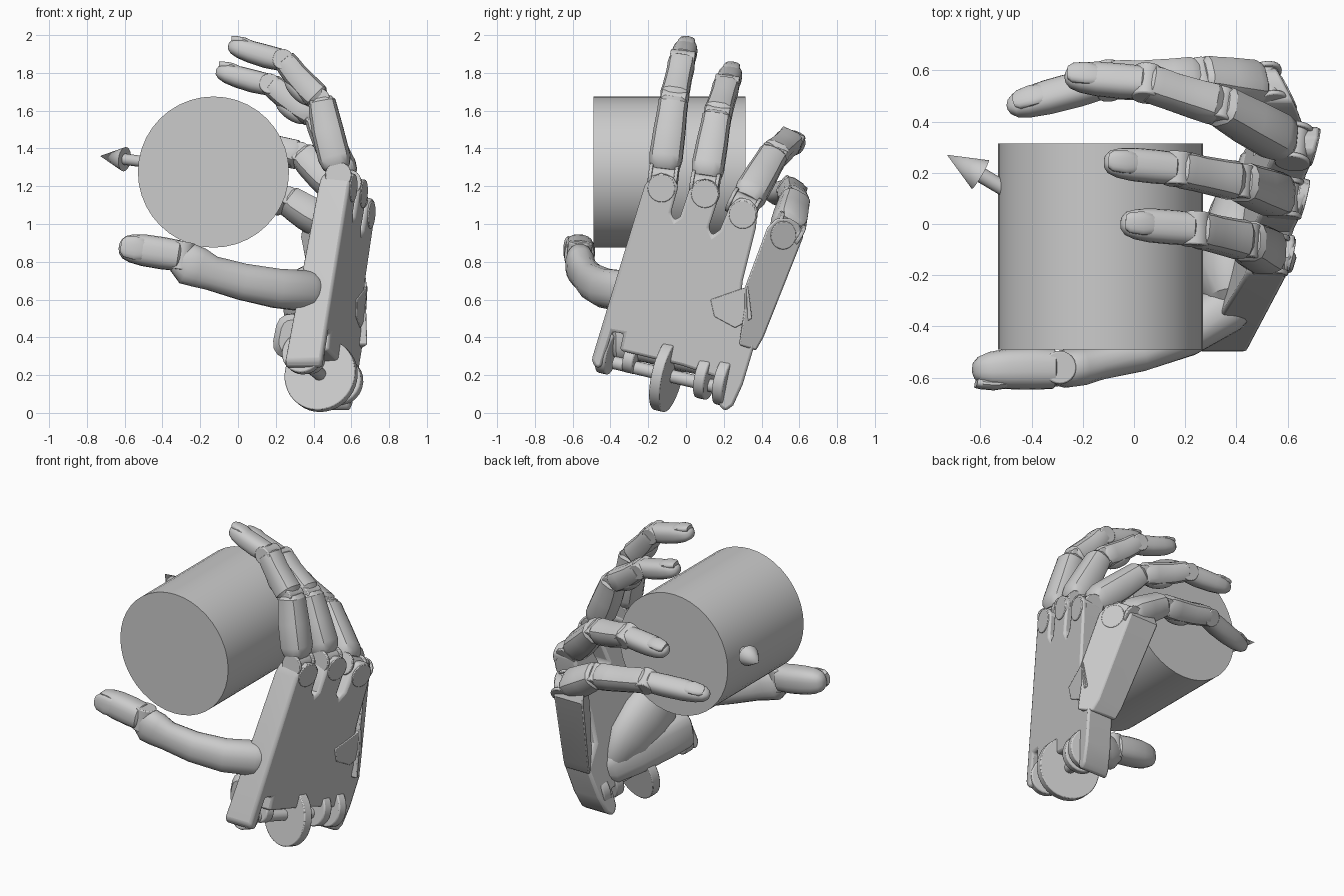
import bpy, bmesh, math
from mathutils import Vector as V, Matrix

if "Cube" in bpy.data.objects:
    bpy.data.objects.remove(bpy.data.objects["Cube"])


def finish(name, bm, bevel=0.0, angle=32):
    bmesh.ops.recalc_face_normals(bm, faces=bm.faces)
    me = bpy.data.meshes.new(name)
    bm.to_mesh(me)
    bm.free()
    ob = bpy.data.objects.new(name, me)
    bpy.context.collection.objects.link(ob)
    if bevel:
        m = ob.modifiers.new("bevel", 'BEVEL')
        m.width, m.segments, m.limit_method = bevel, 2, 'ANGLE'
        m.angle_limit = math.radians(40)
    bpy.ops.object.select_all(action='DESELECT')
    ob.select_set(True)
    bpy.context.view_layer.objects.active = ob
    bpy.ops.object.shade_smooth_by_angle(angle=math.radians(angle))
    return ob


def loft(name, pts, sizes, dorsal, n=20, power=2.6):
    """Squarish tube through pts; sizes are (half width, half height)."""
    bm = bmesh.new()
    rings = []
    for i, p in enumerate(pts):
        t = (pts[min(i + 1, len(pts) - 1)] - pts[max(i - 1, 0)]).normalized()
        side = t.cross(dorsal).normalized()
        up = side.cross(t).normalized()
        w, h = sizes[i]
        ring = []
        for k in range(n):
            a = 2 * math.pi * (k + .5) / n
            c, s = math.cos(a), math.sin(a)
            e = 2 / power
            ring.append(bm.verts.new(p + side * w * math.copysign(abs(c) ** e, c)
                                     + up * h * math.copysign(abs(s) ** e, s)))
        rings.append(ring)
    for a, b in zip(rings, rings[1:]):
        for k in range(n):
            bm.faces.new((a[k], a[(k + 1) % n], b[(k + 1) % n], b[k]))
    bm.faces.new(rings[0])
    bm.faces.new(rings[-1])
    return finish(name, bm)


def segment(name, a, b, prof, dorsal, n=20, power=2.6):
    """Loft along a-b; prof rows are (t, half width, half height, dorsal shift)."""
    return loft(name, [a.lerp(b, t) + dorsal * s for t, w, h, s in prof],
                [(w, h) for t, w, h, s in prof], dorsal, n, power)


def rod(name, a, b, r1, r2=None, n=24, bevel=0.0):
    a, b = V(a), V(b)
    bm = bmesh.new()
    m = Matrix.Translation((a + b) / 2) @ (b - a).to_track_quat('Z', 'Y').to_matrix().to_4x4()
    bmesh.ops.create_cone(bm, cap_ends=True, segments=n, radius1=r1,
                          radius2=r1 if r2 is None else r2, depth=(b - a).length, matrix=m)
    return finish(name, bm, bevel)


def blob(name, c, axes, size):
    bm = bmesh.new()
    bmesh.ops.create_uvsphere(bm, u_segments=20, v_segments=12, radius=1)
    rot = Matrix(axes).transposed().to_4x4()
    bmesh.ops.transform(bm, verts=bm.verts,
                        matrix=Matrix.Translation(c) @ rot @ Matrix.Diagonal((*size, 1)))
    return finish(name, bm, angle=60)


def nail(name, c, t, up, length, w):
    """Thin rounded nail plate along t, facing up."""
    prof = [(-1, .6), (-.85, .9), (0, 1), (.7, .9), (.95, .6)]
    loft(name, [c + t * length * q + up * (-.012 * q * q) for q, k in prof],
         [(w * k, .02) for q, k in prof], up, 16, 2.4)


def plate(name, outline, outer, thick, bevel=0.015):
    """Prism with a (y, z) outline lying on a slanted plane x = outer(y, z)."""
    bm = bmesh.new()
    f = [bm.verts.new((outer(y, z), y, z)) for y, z in outline]
    g = [bm.verts.new((outer(y, z) - thick(z), y, z)) for y, z in outline]
    n = len(f)
    bm.faces.new(f)
    bm.faces.new(g[::-1])
    for i in range(n):
        bm.faces.new((f[i], g[i], g[(i + 1) % n], f[(i + 1) % n]))
    return finish(name, bm, bevel)


# Held drum and direction arrow
rod("drum", (-.13, -.49, 1.275), (-.13, .315, 1.275), .4, n=40)
core, cone_base, tip = V((-.13, -.085, 1.28)), V((-.60, .193, 1.343)), V((-.73, .27, 1.36))
rod("arrow_shaft", core, cone_base, .03, n=16)
rod("arrow_head", cone_base, tip, .065, 0, n=20)

# Palm with three knuckle lobes and wrist hooks
palm_x = lambda y, z: .605 + .25 * (y + .17) + .085 * (z - 1.25)
plate("palm", [
    (-.5, .28), (-.22, 1.2), (-.19, 1.25), (-.13, 1.27), (-.07, 1.25), (-.04, 1.2),
    (-.08, 1.06), (-.06, 1.02), (-.03, 1.04), (.02, 1.19), (.06, 1.23), (.11, 1.24),
    (.16, 1.21), (.18, 1.16), (.12, .98), (.14, .94), (.18, .97), (.23, 1.09),
    (.28, 1.14), (.34, 1.13), (.38, 1.08), (.37, .98), (.3, .7), (.28, .5), (.36, .35),
    (.3, .15), (.25, .04), (.21, .01), (.18, .03), (.17, .07), (.19, .18), (-.02, .25),
    (-.35, .33), (-.33, .42), (-.39, .43), (-.45, .24), (-.48, .24)],
    palm_x, lambda z: .20 - .03 * z)

# Little finger metacarpal, angled away from the palm, with its raised strap
little_x = lambda y, z: .63 - .5 * (y - .45) + .05 * (z - .9)
plate("little_metacarpal", [
    (.28, .36), (.37, .33), (.41, .4), (.62, .93), (.6, 1.0), (.55, 1.03), (.48, 1.03),
    (.43, .98), (.31, .66), (.31, .55)], little_x, lambda z: .17 + .05 * z, .01)
plate("palm_strap", [(.13, .6), (.33, .67), (.35, .5), (.26, .45), (.15, .51)],
      lambda y, z: palm_x(y, z) + .006, lambda z: .05, .004)

# Wrist wheel, hinge lugs and axle
lat = V((.28, .93, -.22)).normalized()
hub = V((.44, -.1, .2))
rod("wrist_wheel", hub - lat * .03, hub + lat * .03, .195, n=40, bevel=.006)
rod("wrist_axle", hub - lat * .3, hub + lat * .33, .035)
for i, (d, r) in enumerate([(-.34, .11), (-.2, .075), (.22, .12), (.33, .13)]):
    c = hub + lat * d + V((0, 0, .04))
    rod(f"wrist_lug_{i}", c - lat * .03, c + lat * .03, r, bevel=.008)

# Fingers: knuckle, middle joint, end joint, fingertip; size factor
fingers = {
    "index": [(.535, -.12, 1.25), (.435, -.065, 1.655), (.24, -.02, 1.865), (-.05, .005, 1.95), 1.0],
    "middle": [(.59, .10, 1.21), (.41, .165, 1.57), (.17, .215, 1.735), (-.115, .245, 1.815), .98],
    "ring": [(.625, .305, 1.1), (.335, .46, 1.36), (.05, .55, 1.44), (-.27, .58, 1.43), 1.0],
    "little": [(.52, .535, .97), (.26, .57, 1.12), (-.10, .56, 1.18), (-.495, .455, 1.15), 1.0]}

PROX = [(.08, .065, .05, 0), (.14, .082, .075, 0), (.25, .09, .088, 0), (.6, .086, .086, 0),
        (.85, .08, .079, .004), (.97, .08, .073, .008), (1.02, .065, .055, .008)]
MID = [(.02, .065, .055, 0), (.1, .078, .072, 0), (.3, .074, .073, -.004), (.65, .071, .068, -.004),
       (.86, .073, .066, .002), (.97, .07, .062, .004), (1.0, .055, .05, .004)]
TIP = [(.01, .052, .045, 0), (.05, .064, .058, 0), (.3, .067, .061, -.004), (.6, .066, .058, -.004),
       (.8, .059, .051, -.003), (.92, .047, .039, -.002), (.98, .028, .024, 0), (1.0, .01, .008, 0)]

for name, (*raw, k) in fingers.items():
    p = [V(c) for c in raw]
    out = ((p[1] + p[2]) - (p[0] + p[3])).normalized()
    for part, i, prof in (("proximal", 0, PROX), ("middle", 1, MID), ("tip", 2, TIP)):
        a, b = p[i], p[i + 1]
        t = (b - a).normalized()
        side = t.cross(out).normalized()
        up = side.cross(t)
        segment(f"{name}_{part}", a, b, [(q, w * k, h * k, s) for q, w, h, s in prof],
                up, *((20, 2.5) if part == "tip" else (12, 3)))
        # Hinge pin, nail and soft pad on the inner side
        rod(f"{name}_{part}_pin", a - side * .066 * k, a + side * .066 * k, .055 * k, bevel=.006)
        if part == "middle":
            blob(f"{name}_pad", a.lerp(b, .4) - up * .05, (t, side, up), (.1, .058, .045))
        if part == "tip":
            nail(f"{name}_nail", a.lerp(b, .75) + up * .04 * k, t, up, .07, .046 * k)
    # Fork cheeks at the knuckle
    side = (p[1] - p[0]).normalized().cross(out).normalized()
    for s in (-1, 1):
        c = p[0] + side * s * .068 * k
        rod(f"{name}_cheek", c - side * .01, c + side * .01, .07 * k, bevel=.005)

# Round knuckle covers on the back of the hand
for nm, y, z, fn in (("index", -.13, 1.19, palm_x), ("middle", .1, 1.16, palm_x),
                     ("ring", .3, 1.05, palm_x), ("little", .515, .94, little_x)):
    slope = .25 if fn is palm_x else -.5
    nrm = V((1, -slope, -.07)).normalized()
    c = V((fn(y, z), y, z))
    rod(f"{nm}_knuckle_cover", c - nrm * .03, c + nrm * .005, .075, bevel=.004)

# Thumb: long lower bone, tip, nail and hinge
front = V((-.15, -1, .1)).normalized()
loft("thumb_bone", [V(c) for c in (
    (.445, -.27, .63), (.42, -.29, .64), (.36, -.33, .645), (.2, -.43, .66), (.02, -.50, .695),
    (-.14, -.54, .74), (-.21, -.555, .77), (-.27, -.565, .79), (-.33, -.57, .815))],
    [(.05, .05), (.085, .08), (.11, .1), (.105, .09), (.098, .078), (.093, .07), (.108, .077),
     (.112, .075), (.07, .055)], front, 16, 2.3)
a, b = V((-.30, -.565, .83)), V((-.63, -.573, .882))
segment("thumb_tip", a, b, [(q, w * 1.27, h * 1.35, s) for q, w, h, s in TIP], front)
t = (b - a).normalized()
side = t.cross(front).normalized()
up = side.cross(t)
nail("thumb_nail", a.lerp(b, .75) + up * .058, t, up, .075, .062)
rod("thumb_hinge", a - side * .075, a + side * .075, .065, bevel=.006)

# Thumb mound running down to the wrist, and the heel of the palm
inward = V((-1, 0, .2))
loft("thumb_mound", [V(c) for c in (
    (.47, .14, .26), (.45, .1, .33), (.41, .02, .44), (.385, -.1, .55), (.375, -.2, .63),
    (.38, -.29, .67), (.39, -.34, .68))],
    [(.06, .04), (.13, .09), (.19, .12), (.2, .14), (.18, .14), (.12, .1), (.05, .05)],
    inward, 20, 2.1)
loft("palm_heel", [V(c) for c in (
    (.30, -.39, .40), (.30, -.36, .40), (.32, -.2, .4), (.40, .0, .35), (.47, .15, .3), (.5, .2, .28))],
    [(.09, .08), (.12, .11), (.13, .12), (.13, .11), (.11, .09), (.05, .05)], inward, 16, 3)
